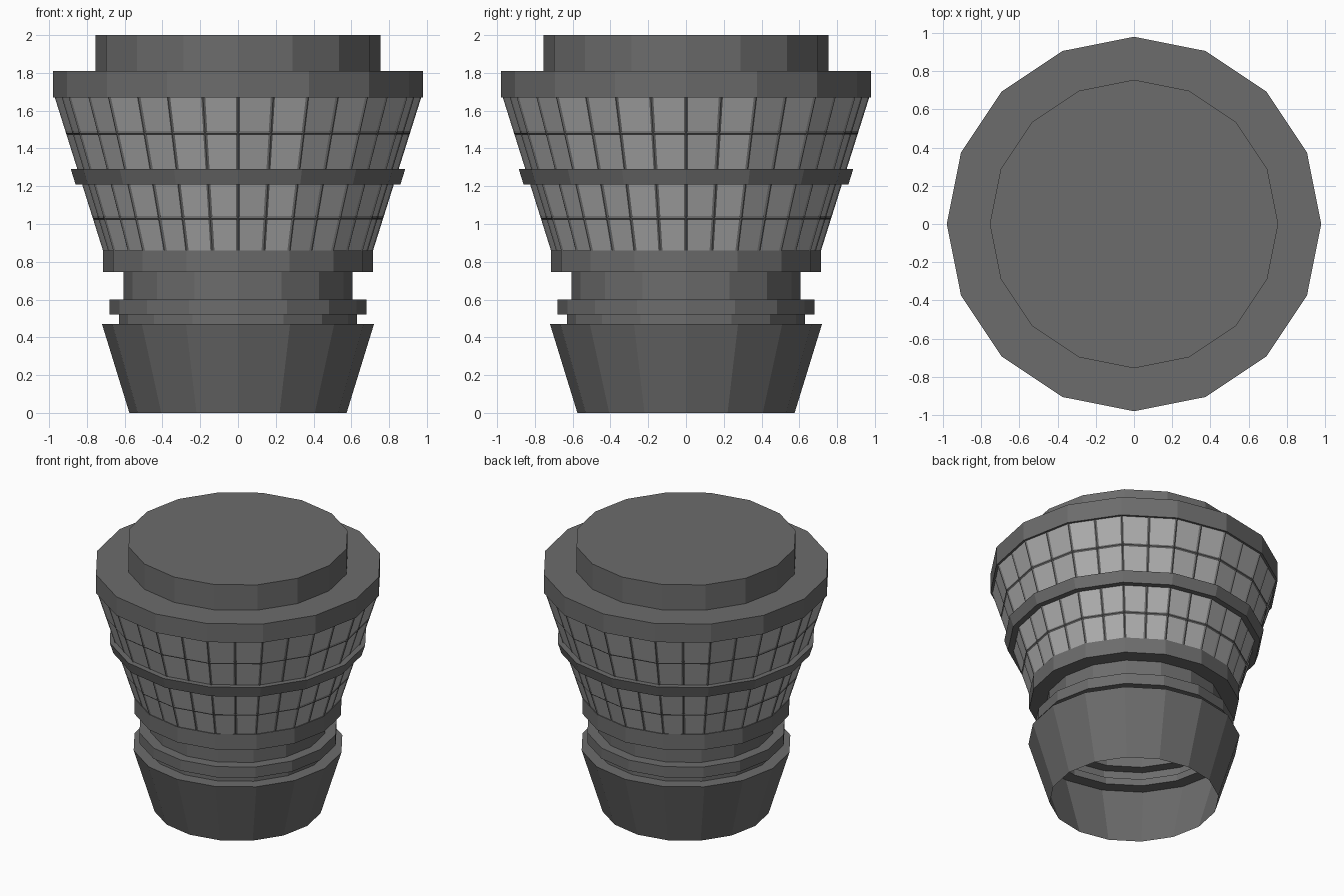
import bpy, bmesh
from math import cos, sin, pi

if "Cube" in bpy.data.objects:
    bpy.data.objects.remove(bpy.data.objects["Cube"])

SIDES = 16


def material(name, v):
    m = bpy.data.materials.new(name)
    m.diffuse_color = (v, v, v, 1)
    m.use_nodes = True
    m.node_tree.nodes["Principled BSDF"].inputs["Base Color"].default_value = m.diffuse_color
    return m


dark = material("dark_grey", 0.15)
light = material("pane_grey", 0.42)


def lathe(bm, profile, split=1, cap=False):
    """Revolve (radius, z) points into a 16-sided shell, each side split into flat strips."""
    n = SIDES * split
    rings = []
    for r, z in profile:
        corners = [(r * cos(2 * pi * i / SIDES), r * sin(2 * pi * i / SIDES)) for i in range(SIDES)]
        ring = []
        for i in range(n):
            a, b = corners[i // split], corners[(i // split + 1) % SIDES]
            t = (i % split) / split
            ring.append(bm.verts.new((a[0] + (b[0] - a[0]) * t, a[1] + (b[1] - a[1]) * t, z)))
        rings.append(ring)
    faces = []
    for lo, hi in zip(rings, rings[1:]):
        for i in range(n):
            j = (i + 1) % n
            faces.append(bm.faces.new((lo[i], lo[j], hi[j], hi[i])))
    if cap:
        bm.faces.new(rings[-1])
    bm.normal_update()
    return faces


def finish(bm, name, mats):
    me = bpy.data.meshes.new(name)
    bm.to_mesh(me)
    bm.free()
    for m in mats:
        me.materials.append(m)
    ob = bpy.data.objects.new(name, me)
    bpy.context.collection.objects.link(ob)
    return ob


def shell(name, profile, cap=False):
    bm = bmesh.new()
    lathe(bm, profile, cap=cap)
    return finish(bm, name, [dark])


def slope(z):
    """Radius of the leaning window wall at height z."""
    return 0.715 + (z - 0.86) * 0.255 / 0.81


# Flared open base, stepped neck and collar
shell("base", [(0.575, 0), (0.72, 0.47), (0.63, 0.47)])
shell("neck", [(0.63, 0.47), (0.63, 0.52), (0.68, 0.52), (0.68, 0.6), (0.605, 0.6), (0.605, 0.745)])
shell("collar", [(0.605, 0.745), (0.715, 0.745), (0.715, 0.86), (0.70, 0.86)])


# Window storeys: grid of panes recessed inside raised glazing bars
def windows(name, heights):
    bm = bmesh.new()
    panes = lathe(bm, [(slope(z), z) for z in heights], split=2)
    bmesh.ops.inset_individual(bm, faces=panes, thickness=0.011, depth=-0.006, use_even_offset=True)
    for f in panes:
        f.material_index = 1
    finish(bm, name, [dark, light])


windows("lower_windows", (0.848, 1.03, 1.222))
windows("upper_windows", (1.278, 1.48, 1.682))

# Band between the storeys
shell("middle_band", [(slope(1.21) - 0.01, 1.21), (0.86, 1.21), (0.885, 1.29), (slope(1.29) - 0.01, 1.29)])

# Roof rim and raised cap
shell("roof_rim", [(0.96, 1.67), (0.98, 1.67), (0.98, 1.81), (0.755, 1.81)])
shell("roof_cap", [(0.755, 1.81), (0.755, 2.0)], cap=True)
